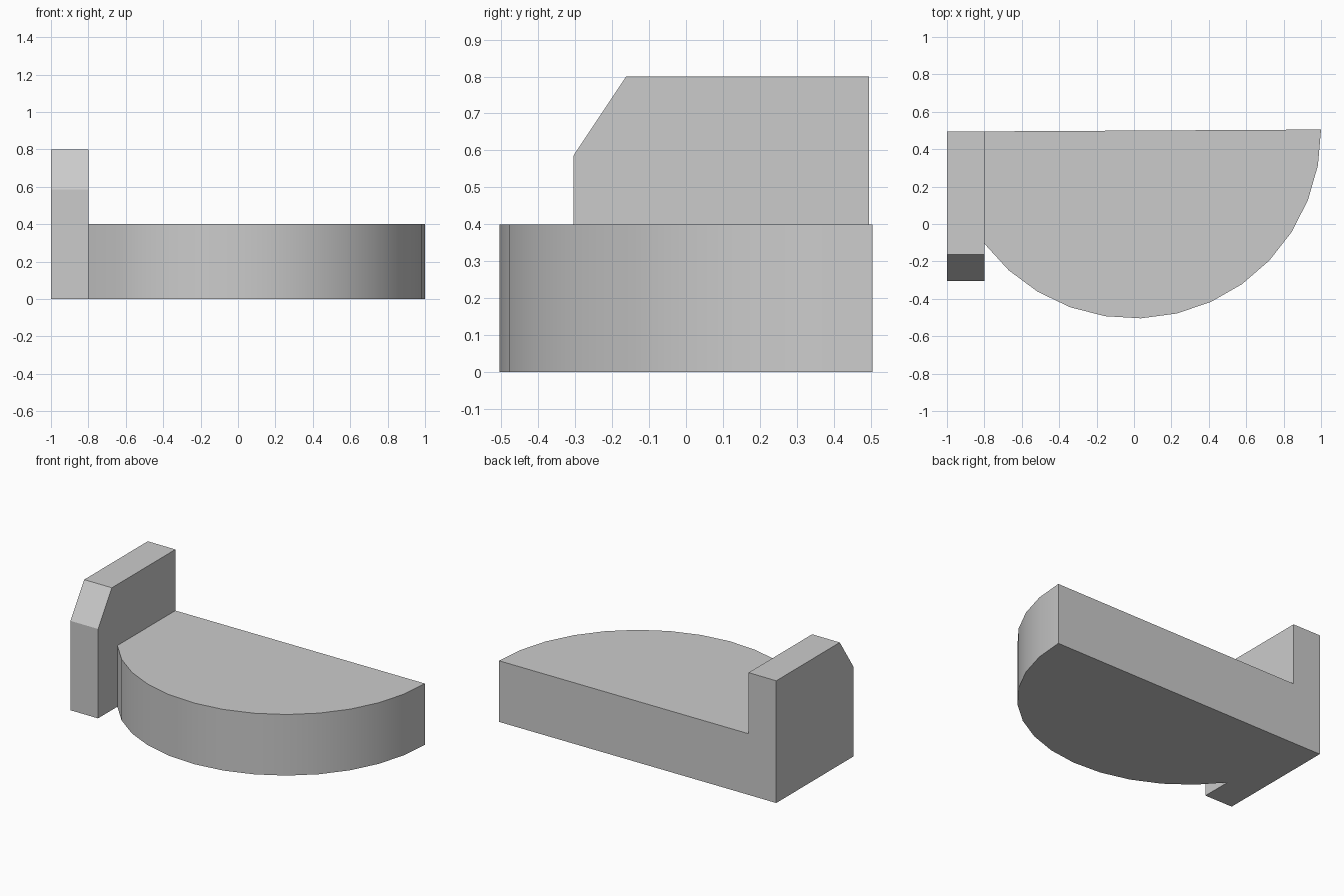
import bpy
import bmesh
import math
from mathutils import Vector

cube = bpy.data.objects.get("Cube")
if cube:
    bpy.data.objects.remove(cube, do_unlink=True)

grey = bpy.data.materials.new("light_grey")
grey.use_nodes = True
colour = (0.6, 0.6, 0.6, 1)
grey.diffuse_color = colour
grey.node_tree.nodes["Principled BSDF"].inputs["Base Color"].default_value = colour


def prism(name, outline, direction):
    """Extrude a closed outline along a direction."""
    mesh = bpy.data.meshes.new(name)
    bm = bmesh.new()
    face = bm.faces.new([bm.verts.new(p) for p in outline])
    grown = bmesh.ops.extrude_face_region(bm, geom=[face])["geom"]
    verts = [v for v in grown if isinstance(v, bmesh.types.BMVert)]
    bmesh.ops.translate(bm, verts=verts, vec=Vector(direction))
    bmesh.ops.recalc_face_normals(bm, faces=bm.faces)
    bm.to_mesh(mesh)
    bm.free()
    mesh.materials.append(grey)
    obj = bpy.data.objects.new(name, mesh)
    bpy.context.collection.objects.link(obj)
    return obj


BACK = 0.495
WALL_X = -0.8

# Rounded shelf, with a hidden tongue reaching into the side wall
start, end, steps = math.radians(0.57), math.radians(-143.13), 13
arc = []
for i in range(steps + 1):
    a = start + (end - start) * i / steps
    arc.append((math.cos(a), BACK + math.sin(a), 0))
tongue = [(-0.9, arc[-1][1], 0), (-0.9, BACK, 0), (WALL_X, BACK, 0)]
shelf = prism("rounded_shelf", arc + tongue, (0, 0, 0.4))

# Upright side wall with a chamfered front corner
side = [(-0.305, 0), (BACK, 0), (BACK, 0.8), (-0.162, 0.8), (-0.305, 0.585)]
wall = prism("side_wall", [(-1, y, z) for y, z in side], (0.2, 0, 0))

# Join both into one solid
join = shelf.modifiers.new("join_wall", "BOOLEAN")
join.operation = "UNION"
join.solver = "EXACT"
join.object = wall
bpy.ops.object.select_all(action="DESELECT")
bpy.context.view_layer.objects.active = shelf
shelf.select_set(True)
bpy.ops.object.modifier_apply(modifier=join.name)
bpy.data.objects.remove(wall, do_unlink=True)
shelf.name = "shelf_with_side_wall"

bpy.ops.object.shade_smooth_by_angle(angle=math.radians(25))
